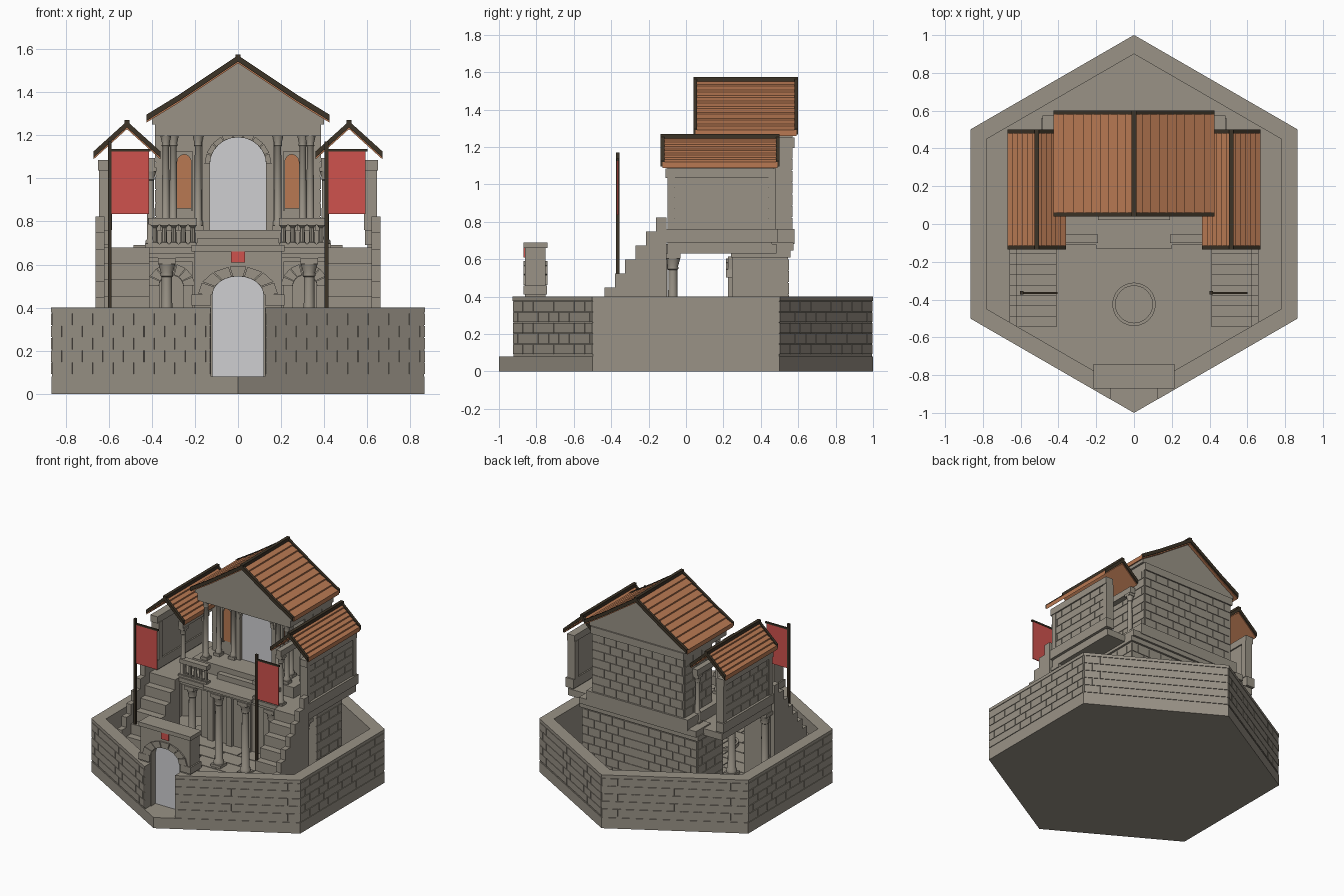
import bpy, bmesh, math
from mathutils import Vector

if "Cube" in bpy.data.objects:
    bpy.data.objects.remove(bpy.data.objects["Cube"])


def material(name, rgb):
    m = bpy.data.materials.new(name)
    m.use_nodes = True
    m.diffuse_color = (*rgb, 1)
    m.node_tree.nodes["Principled BSDF"].inputs["Base Color"].default_value = (*rgb, 1)
    return m


STONE = material("warm grey stone", (0.32, 0.29, 0.24))
TILE = material("terracotta", (0.48, 0.19, 0.085))
WOOD = material("dark wood", (0.045, 0.033, 0.02))
RED = material("red cloth", (0.62, 0.085, 0.075))
PALE = material("pale light", (0.62, 0.62, 0.64))
SIDES = (-1, 1)
FLOOR, DECK, CELLA = 0.08, 0.68, 0.76


def finish(bm, name, mat, smooth=False):
    bmesh.ops.recalc_face_normals(bm, faces=bm.faces)
    mesh = bpy.data.meshes.new(name)
    bm.to_mesh(mesh)
    bm.free()
    mesh.materials.append(mat)
    ob = bpy.data.objects.new(name, mesh)
    bpy.context.collection.objects.link(ob)
    if smooth:
        bpy.ops.object.select_all(action='DESELECT')
        ob.select_set(True)
        bpy.context.view_layer.objects.active = ob
        bpy.ops.object.shade_smooth_by_angle(angle=math.radians(40))
    return ob


def prism(bm, pts, axis, lo, hi):
    """Extrude a 2D outline along x, y or z."""
    def place(p, d):
        return {"x": (d, *p), "y": (p[0], d, p[1]), "z": (*p, d)}[axis]
    a = [bm.verts.new(place(p, lo)) for p in pts]
    b = [bm.verts.new(place(p, hi)) for p in pts]
    bm.faces.new(a)
    bm.faces.new(b[::-1])
    for i in range(len(a)):
        j = (i + 1) % len(a)
        bm.faces.new((a[i], b[i], b[j], a[j]))


def box(bm, x0, x1, y0, y1, z0, z1):
    prism(bm, [(x0, y0), (x1, y0), (x1, y1), (x0, y1)], "z", z0, z1)


def block(name, mat, *size):
    bm = bmesh.new()
    box(bm, *size)
    return finish(bm, name, mat)


def solid(name, mat, pts, axis, lo, hi):
    bm = bmesh.new()
    prism(bm, pts, axis, lo, hi)
    return finish(bm, name, mat)


def arch(cx, r, z0, spring, rise, n=12):
    curve = [(cx + r * math.cos(math.pi * i / n), spring + rise * math.sin(math.pi * i / n))
             for i in range(n + 1)]
    return [(cx + r, z0)] + curve + [(cx - r, z0)]


def arch_frame(name, cx, r, outer, z0, spring, rise, top, y0, y1):
    pts = [(cx - outer, z0), (cx - outer, top), (cx + outer, top), (cx + outer, z0)]
    return solid(name, STONE, pts + arch(cx, r, z0, spring, rise), "y", y0, y1)


def voussoirs(name, cx, z, r0, r1, rise, y0, y1, n=7):
    bm = bmesh.new()
    for i in range(n):
        a, b = (math.pi * (i + t) / n for t in (0.04, 0.96))
        prism(bm, [(cx + r * math.cos(t), z + r * rise * math.sin(t))
                   for r, t in ((r0, a), (r1, a), (r1, b), (r0, b))], "y", y0, y1)
    finish(bm, name, STONE)


def bricks(name, p, q, z0, z1, rows, length=0.1, thick=0.005):
    """Running-bond facing on the wall line p to q, to the right of its direction."""
    p, q = Vector(p), Vector(q)
    along = (q - p).normalized()
    out = Vector((along.y, -along.x)) * thick
    total, h, gap = (q - p).length, (z1 - z0) / rows, 0.004
    bm = bmesh.new()
    for r in range(rows):
        s = -length / 2 * (r % 2)
        while s < total:
            a, b = max(s, 0) + gap / 2, min(s + length, total) - gap / 2
            if b - a > 0.01:
                u, v = p + along * a, p + along * b
                prism(bm, [u, v, v + out, u + out], "z", z0 + r * h + gap / 2, z0 + (r + 1) * h - gap / 2)
            s += length
    finish(bm, name, STONE)


def column(name, x, y, z0, z1, r, sides=12):
    """Turned shaft with square plinth and flared capital."""
    bm = bmesh.new()
    h = z1 - z0
    prof = [(1.3, 0.04), (1.3, 0.08), (1, 0.1), (0.85, 0.84), (1.05, 0.85), (1, 0.88), (1.4, 0.95)]
    rings = [[bm.verts.new((x + k * r * math.cos(math.tau * i / sides),
                            y + k * r * math.sin(math.tau * i / sides), z0 + t * h))
              for i in range(sides)] for k, t in prof]
    for a, b in zip(rings, rings[1:]):
        for i in range(sides):
            j = (i + 1) % sides
            bm.faces.new((a[i], a[j], b[j], b[i]))
    w = r * 1.45
    box(bm, x - w, x + w, y - w, y + w, z0, z0 + 0.045 * h)
    box(bm, x - w, x + w, y - w, y + w, z1 - 0.05 * h, z1)
    finish(bm, name, STONE, True)


def roof(name, cx, pts, y0, y1, rows, thick=0.022):
    """Overlapping tile courses down both slopes, with wooden verge and ridge."""
    tiles, trim = bmesh.new(), bmesh.new()
    for s in SIDES:
        for (xa, za), (xb, zb) in zip(pts, pts[1:]):
            n = max(1, round(rows * (xb - xa) / pts[-1][0]))
            for i in range(n):
                ends = [(xa + (xb - xa) * t, za + (zb - za) * t) for t in (i / n, (i + 1) / n)]
                (u, zu), (v, zv) = ends
                prism(tiles, [(cx + s * u, zu), (cx + s * v, zv + 0.01),
                              (cx + s * v, zv - thick), (cx + s * u, zu - thick)], "y", y0 + 0.01, y1 - 0.01)
            for y in (y0, y1 - 0.02):
                prism(trim, [(cx + s * xa, za + 0.015), (cx + s * xb, zb + 0.015),
                             (cx + s * xb, zb - 0.014), (cx + s * xa, za - 0.014)], "y", y, y + 0.02)
    box(trim, cx - 0.012, cx + 0.012, y0, y1, pts[0][1] - 0.005, pts[0][1] + 0.02)
    finish(tiles, name + "_tiles", TILE)
    finish(trim, name + "_trim", WOOD)


# Hexagonal base, paving and perimeter wall with a notch for the gate
def hexagon(r):
    return [Vector((r * math.sin(math.pi * k / 3), -r * math.cos(math.pi * k / 3))) for k in range(6)]


solid("base", STONE, hexagon(1), "z", 0, FLOOR)
paving = bmesh.new()
for row in range(13):
    for col in range(-5, 6):
        x, y = (col + 0.5 * (row % 2)) * 0.2, -0.845 + row * 0.13
        if abs(x) + 0.1 < 0.77 and (abs(x) + 0.1) * 0.577 + abs(y) + 0.065 < 0.9:
            box(paving, x - 0.097, x + 0.097, y - 0.062, y + 0.062, FLOOR, FLOOR + 0.005)
finish(paving, "paving", STONE)
notch, inner, outer = 0.125, hexagon(0.9), hexagon(0.995)
start, stop = ([Vector((s * notch, -r + notch * 0.577)) for r in (0.995, 0.9)] for s in (1, -1))
solid("perimeter_wall", STONE, [start[0]] + outer[1:] + [stop[0], stop[1]] + inner[:0:-1] + [start[1]],
      "z", FLOOR, 0.4)
path = [start[0]] + outer[1:] + [stop[0]]
for p, q in zip(path, path[1:]):
    bricks("wall_bricks", p, q, 0.09, 0.375, 5, 0.11)
    d = (q - p).normalized()
    o = Vector((d.y, -d.x)) * 0.005
    solid("wall_coping", STONE, [p, q, q + o, p + o], "z", 0.377, 0.4)

# Gatehouse
arch_frame("gate", 0, 0.118, 0.205, FLOOR, 0.46, 0.085, 0.66, -0.86, -0.75)
block("gate_coping", STONE, -0.215, 0.215, -0.87, -0.74, 0.66, 0.69)
voussoirs("gate_voussoirs", 0, 0.46, 0.12, 0.185, 0.72, -0.87, -0.74)
solid("gate_portal", PALE, arch(0, 0.118, FLOOR, 0.46, 0.085), "y", -0.808, -0.8)
block("gate_emblem", RED, -0.032, 0.032, -0.868, -0.859, 0.61, 0.66)
for s in SIDES:
    block("gate_foot", STONE, s * 0.125, s * 0.215, -0.868, -0.742, 0.41, 0.46)

# Round basin in the courtyard
basin = bmesh.new()
ring = [(math.cos(math.tau * i / 24), math.sin(math.tau * i / 24)) for i in range(25)]
for (a, b), (c, d) in zip(ring, ring[1:]):
    prism(basin, [(k * u, k * v - 0.425) for k, u, v in
                  ((0.115, a, b), (0.115, c, d), (0.098, c, d), (0.098, a, b))], "z", FLOOR, 0.11)
finish(basin, "basin", STONE)

# Lower back room, its doorways and the front colonnade
block("lower_room", STONE, -0.475, 0.475, 0.245, 0.545, FLOOR, 0.62)
bricks("lower_bricks", (0.475, 0.245), (0.475, 0.545), 0.1, 0.6, 8)
bricks("lower_bricks", (0.475, 0.545), (-0.475, 0.545), 0.1, 0.6, 8)
bricks("lower_bricks", (-0.475, 0.545), (-0.475, 0.245), 0.1, 0.6, 8)
block("lower_cornice", STONE, -0.49, 0.49, 0.24, 0.56, 0.61, 0.645)
for x in (-0.31, 0, 0.31):
    arch_frame("lower_door_frame", x, 0.055, 0.1, FLOOR, 0.5, 0.05, 0.615, 0.225, 0.245)
    voussoirs("lower_voussoirs", x, 0.5, 0.057, 0.11, 0.95, 0.215, 0.245)
for x in (-0.605, -0.33, -0.11, 0.11, 0.33, 0.605):
    column("lower_column", x, -0.07, FLOOR, 0.63, 0.028)

# Raised deck
block("deck", STONE, -0.64, 0.64, -0.1, 0.485, 0.63, DECK)
block("deck_back", STONE, -0.485, 0.485, 0.4, 0.575, 0.645, DECK + 0.01)
block("deck_front_band", STONE, -0.41, 0.41, -0.11, -0.1, 0.65, DECK)
block("deck_lip", STONE, -0.2, 0.2, -0.13, -0.1, 0.655, DECK)
block("cella_plinth", STONE, -0.42, 0.42, 0.06, 0.58, DECK, CELLA)
block("cella_step", STONE, -0.19, 0.19, 0.02, 0.06, DECK, 0.72)

# Stairs, balustrades and wings, both sides
for s in SIDES:
    treads, cheek = bmesh.new(), bmesh.new()
    for k in range(8):
        y, z = -0.545 + 0.055 * k, FLOOR + 0.075 * (k + 1)
        box(treads, s * 0.41, s * 0.625, y, -0.1, z - 0.075, z)
        box(cheek, s * 0.62, s * 0.66, y, y + 0.055, FLOOR, z + 0.143)
    finish(treads, "stairs", STONE)
    finish(cheek, "stair_cheek", STONE)
    block("rail", STONE, s * 0.19, s * 0.415, -0.1, -0.055, 0.785, 0.815)
    block("rail_base", STONE, s * 0.19, s * 0.415, -0.1, -0.055, DECK, 0.695)
    for i in range(5):
        column("baluster", s * (0.21 + 0.044 * i), -0.078, 0.695, 0.785, 0.013, 8)

    block("wing_plinth", STONE, s * 0.59, s * 0.655, -0.11, 0.49, 0.69, CELLA)
    block("wing_wall", STONE, s * 0.6, s * 0.635, -0.1, 0.46, DECK, 1.045)
    line = [(s * 0.635, -0.1), (s * 0.635, 0.46)]
    bricks("wing_bricks", *line[::s], CELLA, 1.04, 5)
    block("wing_cornice", STONE, s * 0.59, s * 0.65, -0.11, 0.48, 1.035, 1.085)
    block("wing_beam", STONE, s * 0.385, s * 0.425, -0.1, 0.47, 1.05, 1.095)
    for y in (-0.07, 0.18, 0.44):
        column("wing_column", s * 0.405, y, DECK, 1.05, 0.018)
    for y in (-0.1, 0.44):
        block("wing_pier", STONE, s * 0.585, s * 0.645, y, y + 0.04, CELLA, 1.04)
    roof("wing_roof", s * 0.515, [(0, 1.25), (0.155, 1.11)], -0.135, 0.5, 6)

    # Portico columns and arched windows
    for x, y in ((0.335, 0.1), (0.3, 0.2), (0.185, 0.21)):
        column("portico_column", s * x, y, CELLA, 1.22, 0.018)
    solid("window", TILE, arch(s * 0.25, 0.032, 0.86, 1.075, 0.035), "y", 0.233, 0.24)
    arch_frame("window_frame", s * 0.25, 0.032, 0.042, 0.85, 1.075, 0.035, 1.125, 0.225, 0.24)

# Central hall with portal
block("hall", STONE, -0.38, 0.38, 0.24, 0.565, CELLA, 1.22)
bricks("hall_bricks", (0.38, 0.24), (0.38, 0.565), CELLA, 1.2, 7)
bricks("hall_bricks", (0.38, 0.565), (-0.38, 0.565), CELLA, 1.2, 7)
bricks("hall_bricks", (-0.38, 0.565), (-0.38, 0.24), CELLA, 1.2, 7)
solid("hall_portal", PALE, arch(0, 0.13, CELLA, 1.065, 0.125, 16), "y", 0.232, 0.24)
arch_frame("portal_frame", 0, 0.13, 0.165, CELLA, 1.065, 0.125, 1.215, 0.21, 0.24)
voussoirs("portal_voussoirs", 0, 1.065, 0.131, 0.155, 0.96, 0.203, 0.215, 9)
block("entablature", STONE, -0.385, 0.385, 0.07, 0.58, 1.195, 1.25)
solid("pediment", STONE, [(-0.4, 1.25), (0.4, 1.25), (0.4, 1.275), (0.27, 1.355), (0, 1.535),
                          (-0.27, 1.355), (-0.4, 1.275)], "y", 0.065, 0.57)
roof("hall_roof", 0, [(0, 1.555), (0.27, 1.375), (0.425, 1.28)], 0.04, 0.6, 9)

# Banners, both hung to the same side of their poles
for x in (-0.595, 0.41):
    pole = bmesh.new()
    box(pole, x - 0.009, x + 0.009, -0.374, -0.356, FLOOR, 1.17)
    box(pole, x, x + 0.19, -0.371, -0.359, 1.125, 1.137)
    finish(pole, "banner_pole", WOOD)
    block("banner_cloth", RED, x + 0.009, x + 0.182, -0.368, -0.362, 0.835, 1.128)
